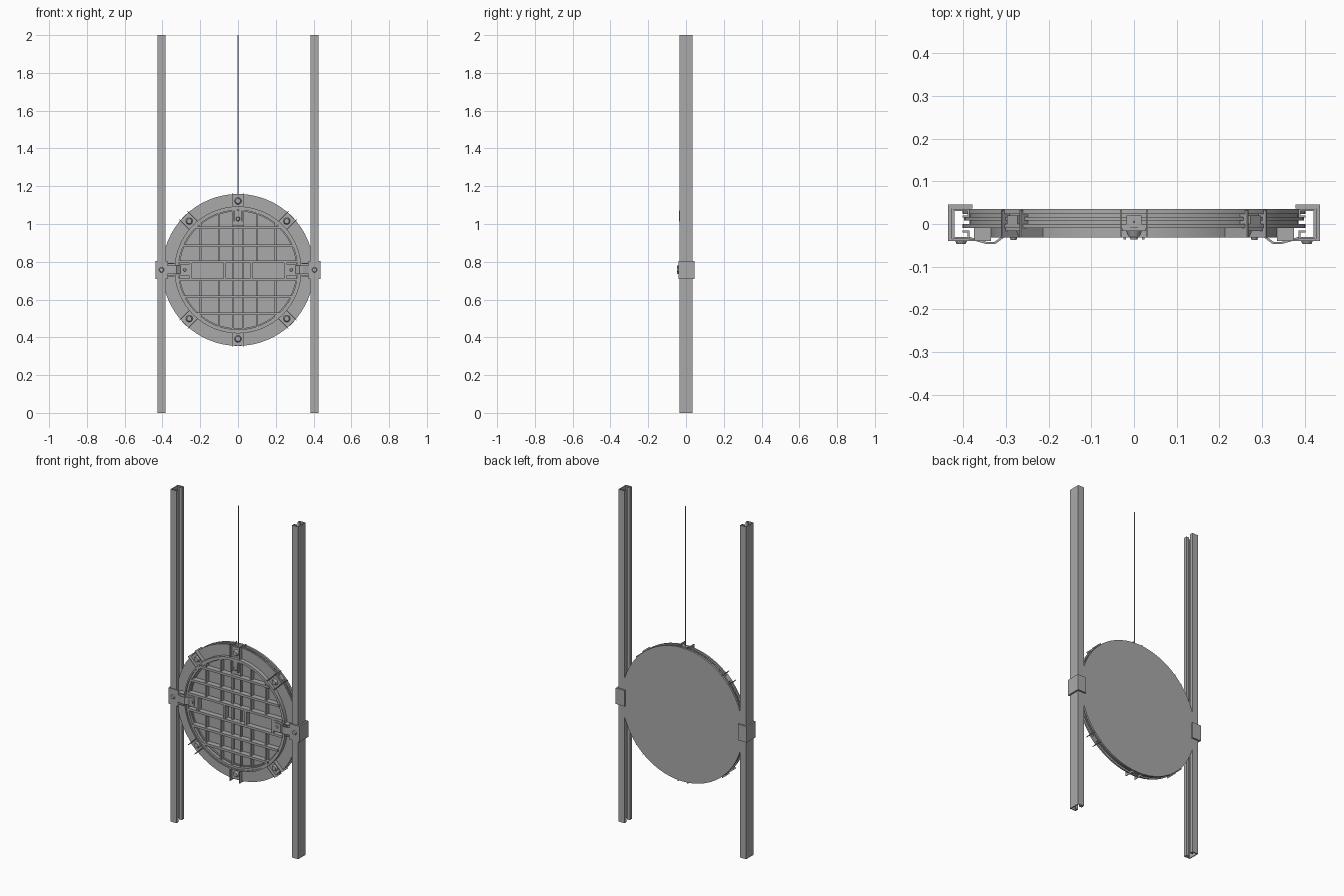
import bpy, bmesh, math
from mathutils import Matrix, Vector

if "Cube" in bpy.data.objects:
    bpy.data.objects.remove(bpy.data.objects["Cube"])

CZ = 0.757          # height of the hatch centre


def material(name, colour):
    m = bpy.data.materials.new(name)
    m.use_nodes = True
    m.diffuse_color = colour
    m.node_tree.nodes["Principled BSDF"].inputs["Base Color"].default_value = colour
    return m


STEEL = material("grey steel", (0.4, 0.4, 0.4, 1))


def finish(name, bm, smooth=False):
    bmesh.ops.recalc_face_normals(bm, faces=bm.faces)
    me = bpy.data.meshes.new(name)
    bm.to_mesh(me)
    bm.free()
    me.materials.append(STEEL)
    ob = bpy.data.objects.new(name, me)
    bpy.context.collection.objects.link(ob)
    if smooth:
        bpy.ops.object.select_all(action='DESELECT')
        ob.select_set(True)
        bpy.context.view_layer.objects.active = ob
        bpy.ops.object.shade_smooth_by_angle(angle=math.radians(30))
    return ob


def box(bm, x, y, z, spin=0):
    """Box from three (low, high) ranges, z measured from the hatch centre, spun about it."""
    size = [b - a for a, b in (x, y, z)]
    mid = Vector([(a + b) / 2 for a, b in (x, y, z)])
    m = (Matrix.Translation((0, 0, CZ)) @ Matrix.Rotation(spin, 4, 'Y')
         @ Matrix.Translation(mid) @ Matrix.Diagonal((*size, 1)))
    bmesh.ops.create_cube(bm, size=1, matrix=m)


def stud(bm, x, y, z, r, depth, spin=0, segments=12):
    """Short cylinder along y with a domed front."""
    m = (Matrix.Translation((0, 0, CZ)) @ Matrix.Rotation(spin, 4, 'Y')
         @ Matrix.Translation((x, y, z)) @ Matrix.Rotation(math.pi / 2, 4, 'X'))
    bmesh.ops.create_cone(bm, cap_ends=True, segments=segments, radius1=r,
                          radius2=r * 0.7, depth=depth, matrix=m)


def lathe(name, profile, steps=64):
    """Closed (radius, y) profile turned about the hatch axis."""
    bm = bmesh.new()
    vs = [bm.verts.new((r, y, CZ)) for r, y in profile]
    es = [bm.edges.new((vs[i], vs[(i + 1) % len(vs)])) for i in range(len(vs))]
    bmesh.ops.spin(bm, geom=vs + es, cent=(0, 0, CZ), axis=(0, 1, 0),
                   angle=2 * math.pi, steps=steps, use_duplicate=False)
    bmesh.ops.remove_doubles(bm, verts=bm.verts, dist=1e-5)
    return finish(name, bm, True)


def prism(name, outline, z0, z1):
    """Extrude an (x, y) outline upwards."""
    bm = bmesh.new()
    f = bm.faces.new([bm.verts.new((x, y, z0)) for x, y in outline])
    out = bmesh.ops.extrude_face_region(bm, geom=[f])["geom"]
    bmesh.ops.translate(bm, vec=(0, 0, z1 - z0),
                        verts=[v for v in out if isinstance(v, bmesh.types.BMVert)])
    return finish(name, bm)


# Hatch body: back plate, groove, front flange
lathe("hatch_back_plate", [(0, 0.035), (0.402, 0.035), (0.402, 0.024), (0, 0.024)])
lathe("hatch_core", [(0, 0.024), (0.385, 0.024), (0.385, 0.016), (0.398, 0.016),
                     (0.398, 0.008), (0.385, 0.008), (0.385, 0.0), (0, 0.0)])
lathe("front_flange", [(0.31, 0), (0.402, 0), (0.402, -0.009), (0.31, -0.009)])
lathe("inner_ring", [(0.316, 0), (0.336, 0), (0.336, -0.032), (0.328, -0.032),
                     (0.328, -0.026), (0.316, -0.026)])

# Grid of bars, each clipped to the length of its chord
R = 0.32
bm = bmesh.new()
rows = [-0.232, -0.142, -0.052, 0.043, 0.128, 0.223]
for z in rows:
    h = math.sqrt(R * R - z * z)
    box(bm, (-h, h), (-0.032, 0), (z - 0.007, z + 0.007))
finish("horizontal_bars", bm)
bm = bmesh.new()
for x in (-0.2, -0.1, 0.1, 0.2):
    h = math.sqrt(R * R - x * x)
    box(bm, (x - 0.006, x + 0.006), (-0.022, 0), (-h, rows[2]))
    box(bm, (x - 0.006, x + 0.006), (-0.022, 0), (rows[3], h))
for x in (-0.25, -0.07, 0.07, 0.25):
    box(bm, (x - 0.006, x + 0.006), (-0.03, 0), (rows[2], rows[3]))
for x in (-0.027, 0.027):
    box(bm, (x - 0.004, x + 0.004), (-0.016, 0), (-R + 0.005, R - 0.005))
finish("vertical_bars", bm)

# Rim clamps with paired gussets and a bolt, at every eighth except the sides
clamps, bolts = bmesh.new(), bmesh.new()
for i in range(8):
    if i in (2, 6):
        continue
    a = i * math.pi / 4
    box(clamps, (-0.028, 0.028), (-0.016, 0), (0.336, 0.398), a)
    for s in (-1, 1):
        box(clamps, (s * 0.031 - 0.002, s * 0.031 + 0.002), (-0.032, 0.033), (0.33, 0.408), a)
    box(clamps, (-0.018, 0.018), (0.0, 0.02), (0.38, 0.403), a)
    stud(bolts, 0, -0.022, 0.365, 0.019, 0.014, a)
finish("rim_clamps", clamps)
finish("rim_bolts", bolts, True)

# Lifting lug and cable
bm = bmesh.new()
box(bm, (-0.03, 0.03), (-0.02, 0), (0.235, 0.315))
for s in (-1, 1):
    box(bm, (s * 0.022 - 0.003, s * 0.022 + 0.003), (-0.036, 0), (0.255, 0.315))
stud(bm, 0, -0.026, 0.27, 0.012, 0.02)
finish("lifting_lug", bm)
bm = bmesh.new()
bmesh.ops.create_cone(bm, cap_ends=True, segments=8, radius1=0.003, radius2=0.003,
                      depth=2 - CZ - 0.39, matrix=Matrix.Translation((0, 0.005, (2 + CZ + 0.39) / 2)))
finish("cable", bm, True)

for side, s in (("left", 1), ("right", -1)):
    # Channel rail, open towards the hatch, with inturned lips
    half = [(0.385, 0.015), (0.385, 0.035), (0.425, 0.035)]
    inner = [(0.420, 0.030), (0.390, 0.030), (0.390, 0.020), (0.402, 0.020), (0.402, 0.015)]
    c = half + [(x, -y) for x, y in half[::-1]]
    c += [(x, -y) for x, y in inner[::-1]] + inner
    prism(side + "_rail", [(s * x, y) for x, y in c], 0, 2)

    # Sleeve wrapped round the rail
    sleeve = [(0.378, 0.036), (0.378, 0.046), (0.436, 0.046), (0.436, -0.040), (0.372, -0.040),
              (0.372, -0.035), (0.426, -0.035), (0.426, 0.036)]
    prism(side + "_sleeve", [(s * x, y) for x, y in sleeve], CZ - 0.048, CZ + 0.048)

    # Latch bracket: bent strap from the sleeve to the grid
    strap = [(0.385, -0.036), (0.345, -0.047), (0.325, -0.047), (0.305, -0.032), (0.27, -0.032),
             (0.27, -0.027), (0.307, -0.027), (0.327, -0.042), (0.345, -0.042), (0.385, -0.030)]
    prism(side + "_latch", [(s * x, y) for x, y in strap], CZ - 0.022, CZ + 0.022)
    bm = bmesh.new()
    lo, hi = sorted((s * 0.335, s * 0.375))
    for z in (-0.036, 0.03):
        box(bm, (lo, hi), (-0.04, 0), (z, z + 0.006))
    lo, hi = sorted((s * 0.255, s * 0.32))
    box(bm, (lo, hi), (-0.028, 0), (-0.032, 0.032))
    finish(side + "_latch_cheeks", bm)
    bm = bmesh.new()
    stud(bm, s * 0.405, -0.042, 0, 0.015, 0.01)
    stud(bm, s * 0.282, -0.034, 0, 0.009, 0.008)
    finish(side + "_latch_bolts", bm, True)
